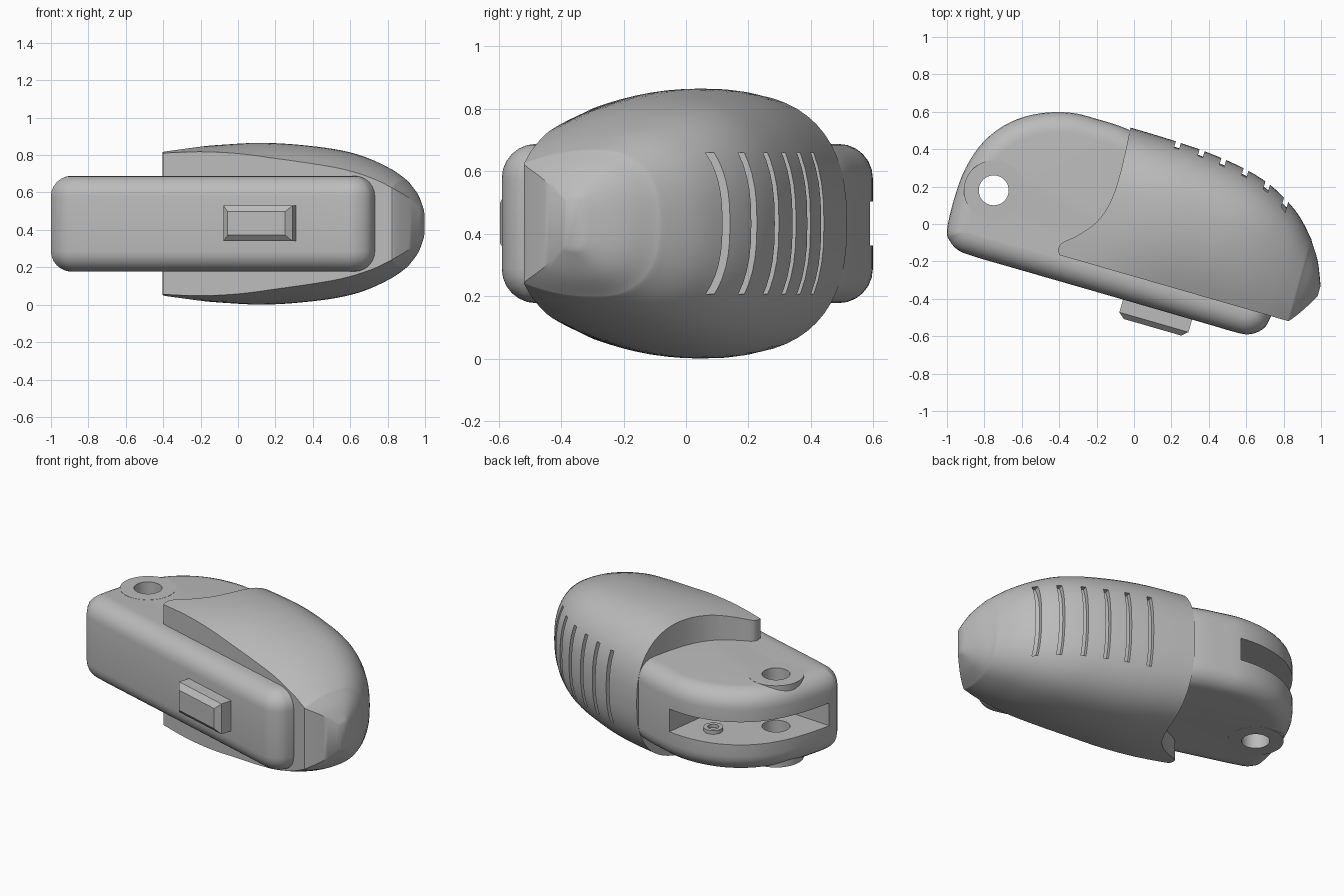
import bpy, bmesh, math
from mathutils import Vector, Matrix

if "Cube" in bpy.data.objects:
    bpy.data.objects.remove(bpy.data.objects["Cube"])

MID = 0.433                      # height of the symmetry plane
TILT = Matrix.Rotation(math.radians(-16.1), 4, 'Z')

grey = bpy.data.materials.new("plain_grey")
grey.use_nodes = True
grey.diffuse_color = (0.5, 0.5, 0.5, 1)
grey.node_tree.nodes["Principled BSDF"].inputs["Base Color"].default_value = (0.5, 0.5, 0.5, 1)


def spline(pts, steps, closed=False):
    """Smooth curve through points of any dimension."""
    n, out = len(pts), []
    pick = (lambda i: pts[i % n]) if closed else (lambda i: pts[max(0, min(n - 1, i))])
    for i in range(n if closed else n - 1):
        a, b, c, d = (pick(i + k) for k in (-1, 0, 1, 2))
        for s in range(steps):
            t = s / steps
            out.append([q + t * ((r - p) / 2 + t * (p - 2.5 * q + 2 * r - w / 2
                        + t * (1.5 * (q - r) + (w - p) / 2)))
                        for p, q, r, w in zip(a, b, c, d)])
    if not closed:
        out.append(list(pts[-1]))
    return out


def loft(name, rings):
    """Skin equal rings and cap both ends."""
    bm = bmesh.new()
    rows = [[bm.verts.new(p) for p in ring] for ring in rings]
    for a, b in zip(rows, rows[1:]):
        for i in range(len(a)):
            j = (i + 1) % len(a)
            bm.faces.new((a[i], a[j], b[j], b[i]))
    bm.faces.new(rows[0])
    bm.faces.new(rows[-1])
    bmesh.ops.recalc_face_normals(bm, faces=bm.faces)
    me = bpy.data.meshes.new(name)
    bm.to_mesh(me)
    bm.free()
    me.materials.append(grey)
    ob = bpy.data.objects.new(name, me)
    bpy.context.collection.objects.link(ob)
    return ob


def prism(name, outline, z0, z1):
    return loft(name, [[(x, y, z) for x, y in outline] for z in (z0, z1)])


def disc(name, x, y, r, z0, z1):
    ring = [(x + r * math.cos(k * math.tau / 48), y + r * math.sin(k * math.tau / 48))
            for k in range(48)]
    return prism(name, ring, z0, z1)


def activate(ob):
    bpy.ops.object.select_all(action='DESELECT')
    ob.select_set(True)
    bpy.context.view_layer.objects.active = ob


def cut(ob, cutter):
    mod = ob.modifiers.new("cut", 'BOOLEAN')
    mod.operation, mod.solver, mod.object = 'DIFFERENCE', 'EXACT', cutter
    activate(ob)
    bpy.ops.object.modifier_apply(modifier=mod.name)


def remove(*cutters):
    for c in cutters:
        bpy.data.objects.remove(c)


# Core: rounded slab, its outline offset inward towards top and bottom
outline = spline([(-1, -0.03), (-0.985, -0.09), (-0.94, -0.14), (-0.86, -0.172),
                  (-0.7, -0.219), (-0.1, -0.392), (0.4, -0.537), (0.53, -0.575),
                  (0.61, -0.59), (0.68, -0.568), (0.72, -0.52), (0.73, -0.44),
                  (0.66, -0.15), (0.5, 0.1), (0.3, 0.27), (0.1, 0.42),
                  (-0.03, 0.505), (-0.2, 0.562), (-0.34, 0.595), (-0.5, 0.592),
                  (-0.66, 0.545), (-0.8, 0.445), (-0.9, 0.3), (-0.96, 0.14)], 4, True)


def inset(pts, d):
    out = []
    for i, p in enumerate(pts):
        t = (Vector(pts[(i + 1) % len(pts)]) - Vector(pts[i - 1])).normalized()
        out.append((p[0] - t.y * d, p[1] + t.x * d))
    return out


HALF, ROUND = 0.255, 0.11
levels = [(HALF - ROUND * (1 - math.sin(a)), ROUND * (1 - math.cos(a)))
          for a in (k * math.pi / 12 for k in range(7))]
rim = [(-z, d) for z, d in reversed(levels)] + levels
core = loft("core_body", [[(x, y, MID + z) for x, y in inset(outline, d)] for z, d in rim])

# Flat round boss around the pivot hole
PX, PY = -0.75, 0.18
boss = disc("pivot_boss", PX, PY, 0.16, MID - HALF - 0.001, MID + HALF + 0.001)
slot = prism("slot_cutter", [(-1.2, 0.03), (-0.97, 0.0), (-0.6, -0.02), (-0.37, 0.05),
                             (-0.3, 0.57), (-0.28, 0.8), (-1.2, 0.8)], 0.362, 0.504)
hole = disc("hole_cutter", PX, PY, 0.08, -0.1, 1)
for part in (core, boss):
    cut(part, slot)
    cut(part, hole)
remove(slot, hole)

# Small ring standing in the slot
ring = disc("slot_ring", -0.49, 0.43, 0.055, 0.34, 0.385)
bore = disc("bore_cutter", -0.49, 0.43, 0.032, 0.365, 0.5)
cut(ring, bore)
remove(bore)

# Shell stations: length, front edge, back edge, half height at front, at crest
stations = [(-0.6, -0.27, 0.49, 0.37, 0.385), (-0.4, -0.27, 0.49, 0.375, 0.4),
            (-0.14, -0.27, 0.49, 0.385, 0.42), (0.08, -0.27, 0.487, 0.375, 0.432),
            (0.28, -0.27, 0.476, 0.35, 0.425), (0.5, -0.27, 0.445, 0.32, 0.4),
            (0.67, -0.27, 0.39, 0.29, 0.36), (0.82, -0.27, 0.3, 0.245, 0.3),
            (0.92, -0.27, 0.2, 0.2, 0.245), (0.945, -0.262, 0.165, 0.185, 0.225),
            (1.0, -0.185, 0.08, 0.14, 0.165), (1.05, -0.1, -0.04, 0.07, 0.08)]


def section(u, vf, vb, hf, hm, d=0):
    vf, vb, hf, hm = vf + d, vb - d, hf - d, hm - d
    vc = min(0.08, (vf + vb) / 2)
    half = []
    for k in range(7):                         # front edge up to the crest
        t = 1 - k / 7
        half.append((vc - (vc - vf) * t, hm - (hm - hf) * t * t))
    for k in range(15):                        # crest round to the back
        a = math.pi / 2 * (1 - k / 14)
        half.append((vc + (vb - vc) * math.cos(a) ** 0.8 if k else vc,
                     hm * math.sin(a) ** 0.8 if k < 14 else 0))
    loop = half + [(v, -h) for v, h in reversed(half[:-1])]
    return [TILT @ Vector((u, v, MID + h)) for v, h in loop]


rows = spline(stations, 4)
shell = loft("grip_shell", [section(*r) for r in rows])
insert = loft("groove_floor", [section(*r, d=0.03) for r in rows if 0 < r[0] < 1])

# Curved end of the shell
edge = spline([(-0.4, -0.175), (-0.395, -0.11), (-0.3, -0.06), (-0.2, 0.01), (-0.13, 0.11),
               (-0.085, 0.23), (-0.05, 0.37), (-0.02, 0.51), (0, 0.6)], 4)
end = prism("end_cutter", [(-0.4, -0.5)] + edge + [(0, 0.9), (-1.3, 0.9), (-1.3, -0.5)], -0.2, 1.1)
cut(shell, end)
remove(end)

# Six finger grooves across the back
for x, y in ((0.235, 0.43), (0.36, 0.38), (0.475, 0.33), (0.59, 0.26), (0.705, 0.185), (0.805, 0.1)):
    c = TILT.inverted() @ Vector((x, y, 0))
    box = [TILT @ Vector((c.x + a, c.y + b, 0))
           for a, b in ((-0.014, -0.13), (0.014, -0.13), (0.014, 0.12), (-0.014, 0.12))]
    groove = prism("groove_cutter", [(p.x, p.y) for p in box], 0.208, 0.66)
    cut(shell, groove)
    remove(groove)

# Slider button with chamfered face
def button_ring(v, d):
    return [TILT @ Vector((u, v, z)) for u, z in
            ((0.056 + d, 0.34 + d), (0.44 - d, 0.34 + d), (0.44 - d, 0.53 - d), (0.056 + d, 0.53 - d))]


loft("slider_button", [button_ring(-0.38, 0), button_ring(-0.475, 0), button_ring(-0.503, 0.032)])

for ob in (core, boss, ring, shell, insert):
    activate(ob)
    bpy.ops.object.shade_smooth_by_angle(angle=math.radians(32))
